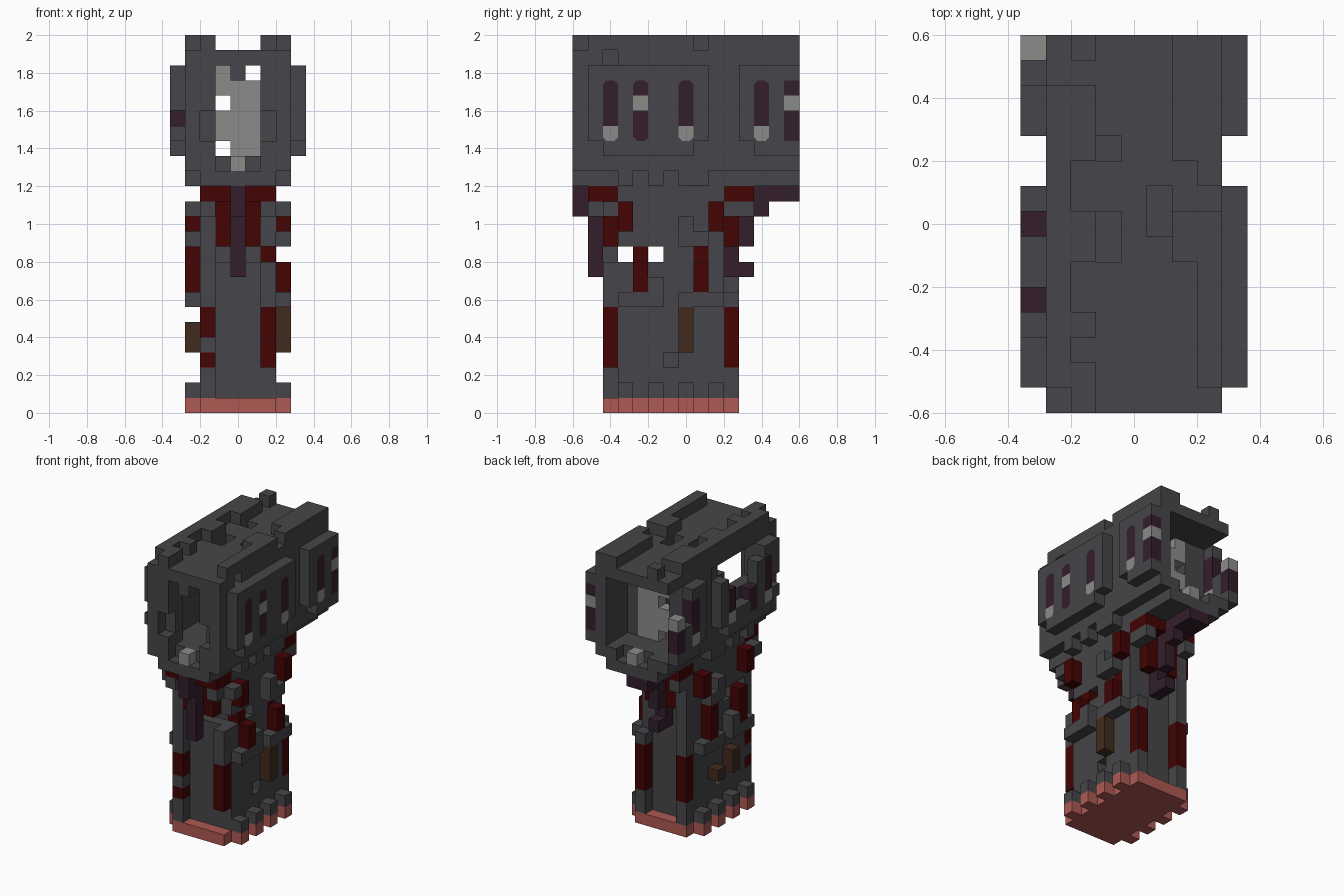
import bpy, bmesh
from mathutils import Vector

cube = bpy.data.objects.get("Cube")
if cube:
    bpy.data.objects.remove(cube, do_unlink=True)

U = 0.08  # edge of one block


def material(name, rgb):
    m = bpy.data.materials.new(name)
    m.use_nodes = True
    m.diffuse_color = (*rgb, 1)
    bsdf = m.node_tree.nodes["Principled BSDF"]
    bsdf.inputs["Base Color"].default_value = (*rgb, 1)
    bsdf.inputs["Roughness"].default_value = 0.9
    return m


MATS = {
    "grey": material("dark_grey", (0.061, 0.06, 0.067)),
    "light": material("light_grey", (0.26, 0.26, 0.25)),
    "purple": material("dark_purple", (0.034, 0.013, 0.023)),
    "red": material("dark_red", (0.057, 0.001, 0.001)),
    "pink": material("flesh_pink", (0.42, 0.1, 0.085)),
    "brown": material("brown", (0.052, 0.024, 0.013)),
}
NAMES = list(MATS)
blocks = {}  # cell -> (part, colour)


def span(v):
    """A single index, an inclusive (low, high) pair, or a list of indices."""
    if isinstance(v, int):
        return [v]
    return v if isinstance(v, list) else range(v[0], v[1] + 1)


def fill(part, colour, xs, ys, zs):
    for x in span(xs):
        for y in span(ys):
            for z in span(zs):
                blocks[x, y, z] = (part, colour)


def carve(xs, ys, zs):
    for x in span(xs):
        for y in span(ys):
            for z in span(zs):
                blocks.pop((x, y, z), None)


BOTH = {n: [-n, n] for n in (1, 2, 3)}  # mirrored columns
TEETH = [-4, -2, 0, 2]

# Base slab with side teeth
fill("base", "pink", (-2, 2), (-5, 3), 0)
fill("base", "pink", BOTH[3], TEETH, 0)
fill("base_teeth", "grey", BOTH[3], TEETH, 1)

# Neck core and collars
fill("neck", "grey", (-2, 2), (-4, 2), (1, 14))
carve((-2, 2), [-4, -2], 10)
carve(BOTH[2], -1, 3)
fill("neck", "grey", BOTH[3], [-4, -3, -2, 0, 1, 2], 7)
fill("neck", "grey", BOTH[3], -2, 8)
fill("neck", "grey", BOTH[3], [0, 1], 11)
fill("neck", "grey", BOTH[3], 0, 12)
fill("neck", "grey", BOTH[3], -5, 13)
fill("neck", "grey", -2, [-5, 3], (7, 13))
fill("neck", "grey", 2, -5, (7, 9))
fill("neck", "grey", 2, 3, 7)
fill("neck", "grey", BOTH[2], [-6, -5, 3, 4], 13)
fill("neck", "grey", -2, -5, (1, 2))
fill("neck", "grey", BOTH[2], 3, (1, 2))

# Red strands
fill("red_strands", "red", BOTH[2], [-5, 3], (3, 6))
fill("red_strands", "grey", -2, -5, 4)
fill("red_strands", "red", BOTH[3], [-3, 1], (8, 10))
carve(3, [-3, 1], 10)
fill("red_strands", "red", 2, [-3, 1], 10)
fill("red_strands", "red", BOTH[3], [-4, 2], (12, 13))
fill("red_strands", "red", BOTH[1], [-5, 3], (11, 13))
fill("red_strands", "red", BOTH[1] + BOTH[2], [-6, -5, 3, 4], 14)

# Brown studs
fill("brown_studs", "brown", 3, 0, (4, 6))
fill("brown_studs", "brown", -3, -2, (4, 5))
fill("brown_studs", "brown", -3, 0, 4)

# Purple cords hanging at front and back
fill("front_cord", "purple", 0, -7, (13, 14))
fill("front_cord", "purple", 0, -6, (9, 14))
fill("front_cord", "purple", 0, -5, (13, 14))
fill("back_cord", "purple", 0, 4, [9, 11, 12])
fill("back_cord", "purple", 0, 3, (9, 14))
fill("back_cord", "purple", 0, (4, 5), (13, 14))
fill("back_cord", "purple", (-1, 0), (5, 7), 14)

# Head shell: stepped floor, walls, roof with small dents
fill("head_floor", "grey", (-2, 2), (-7, 7), (15, 16))
fill("head_floor", "grey", BOTH[3], [-4, -2, 0, 1], 15)
fill("head_floor", "light", 0, [-7, 7], 16)
carve(BOTH[1], [-7, 7], 16)
fill("head_walls", "grey", BOTH[3], (-7, 7), (16, 22))
fill("head_walls", "grey", BOTH[2], [-7, -6], (17, 22))
carve(BOTH[2], -7, (18, 19))
fill("head_walls", "grey", 0, -7, 22)
fill("head_roof", "grey", (-3, 3), (-7, 7), 23)
carve(3, -5, 23)
carve(-1, [-1, 0, 3], 23)
carve(1, [0, 1], 23)
carve(-3, (-4, 1), (20, 22))
carve(-3, (5, 7), (17, 22))

# Raised roof ridges
fill("roof_ridges", "grey", 3, (-6, 7), 24)
carve(3, 1, 24)
fill("roof_ridges", "grey", 2, [-1, 0, 3, 4, 5, 6, 7], 24)
fill("roof_ridges", "grey", -3, (-6, 5), 24)
fill("roof_ridges", "grey", -2, [-7, -6, -4, -1, 0, 3, 4, 5, 7], 24)

# Broken partition inside the head
fill("partition", "grey", BOTH[2], 4, (17, 22))
fill("partition", "light", (-1, 1), 4, (17, 21))
fill("partition", "light", -1, 4, 22)
carve(-1, 4, [17, 20])

# Side plates with slots; the one at -x is broken
SLOTS = {-5: 18, -3: 20, 0: 18, 5: 18, 7: 20}  # column -> light block height
for side in (-4, 4):
    fill("side_plates", "grey", side, (-6, 1), (18, 22))
    fill("side_plates", "grey", side, (4, 7), (18, 22))
    fill("side_plates", "grey", side, (-5, 0), 17)
    fill("side_plates", "grey", side, (5, 7), 17)
for y, z in SLOTS.items():
    for side in ((-4, 4) if y == 7 else (-4,)):
        fill("side_plates", "purple", side, y, (18, 21))
        fill("side_plates", "light", side, y, z)
TOPS = {-4: 21, -3: 19, -2: 18, -1: 18, 0: 20, 1: 21, 6: 19, 7: 20}
for y, top in TOPS.items():
    carve(-4, y, (top + 1, 22))
carve(-4, -6, 19)

# Turn the blocks into one mesh per part, keeping outer faces only
DIRS = [Vector(d) for d in ((1, 0, 0), (-1, 0, 0), (0, 1, 0),
                            (0, -1, 0), (0, 0, 1), (0, 0, -1))]


def finish(name, bm):
    mesh = bpy.data.meshes.new(name)
    for m in MATS.values():
        mesh.materials.append(m)
    bm.to_mesh(mesh)
    bm.free()
    bpy.context.scene.collection.objects.link(bpy.data.objects.new(name, mesh))


for part in dict.fromkeys(p for p, _ in blocks.values()):
    bm = bmesh.new()
    for cell, (owner, colour) in blocks.items():
        if owner != part:
            continue
        centre = Vector(cell) + Vector((0, 0, 0.5))
        for d in DIRS:
            if tuple(int(c) for c in Vector(cell) + d) in blocks:
                continue
            a = Vector((d.y, d.z, d.x)) / 2
            b = d.cross(a)
            mid = centre + d / 2
            corners = (mid - a - b, mid + a - b, mid + a + b, mid - a + b)
            face = bm.faces.new([bm.verts.new(c * U) for c in corners])
            face.material_index = NAMES.index(colour)
    bmesh.ops.remove_doubles(bm, verts=bm.verts, dist=U / 50)
    finish(part, bm)


# Thin inlays on the intact plate, chamfered at the slot ends
def inlay(bm, y, low, high, lift, colour):
    x, hw = 4.5 * U + lift, U / 2
    z0, z1 = low * U, (high + 1) * U
    cut0 = U / 4 if low == 18 else 0
    cut1 = U / 4 if high == 21 else 0
    half = [(hw - cut0, z0)] if cut0 else []
    half += [(hw, z0 + cut0), (hw, z1 - cut1)]
    half += [(hw - cut1, z1)] if cut1 else []
    ring = half + [(-w, z) for w, z in reversed(half)]
    face = bm.faces.new([bm.verts.new((x, y * U + w, z)) for w, z in ring])
    face.material_index = NAMES.index(colour)


bm = bmesh.new()
for y, z in SLOTS.items():
    if y < 7:
        inlay(bm, y, 18, 21, 0.002, "purple")
        inlay(bm, y, z, z, 0.004, "light")
finish("slot_inlays", bm)
